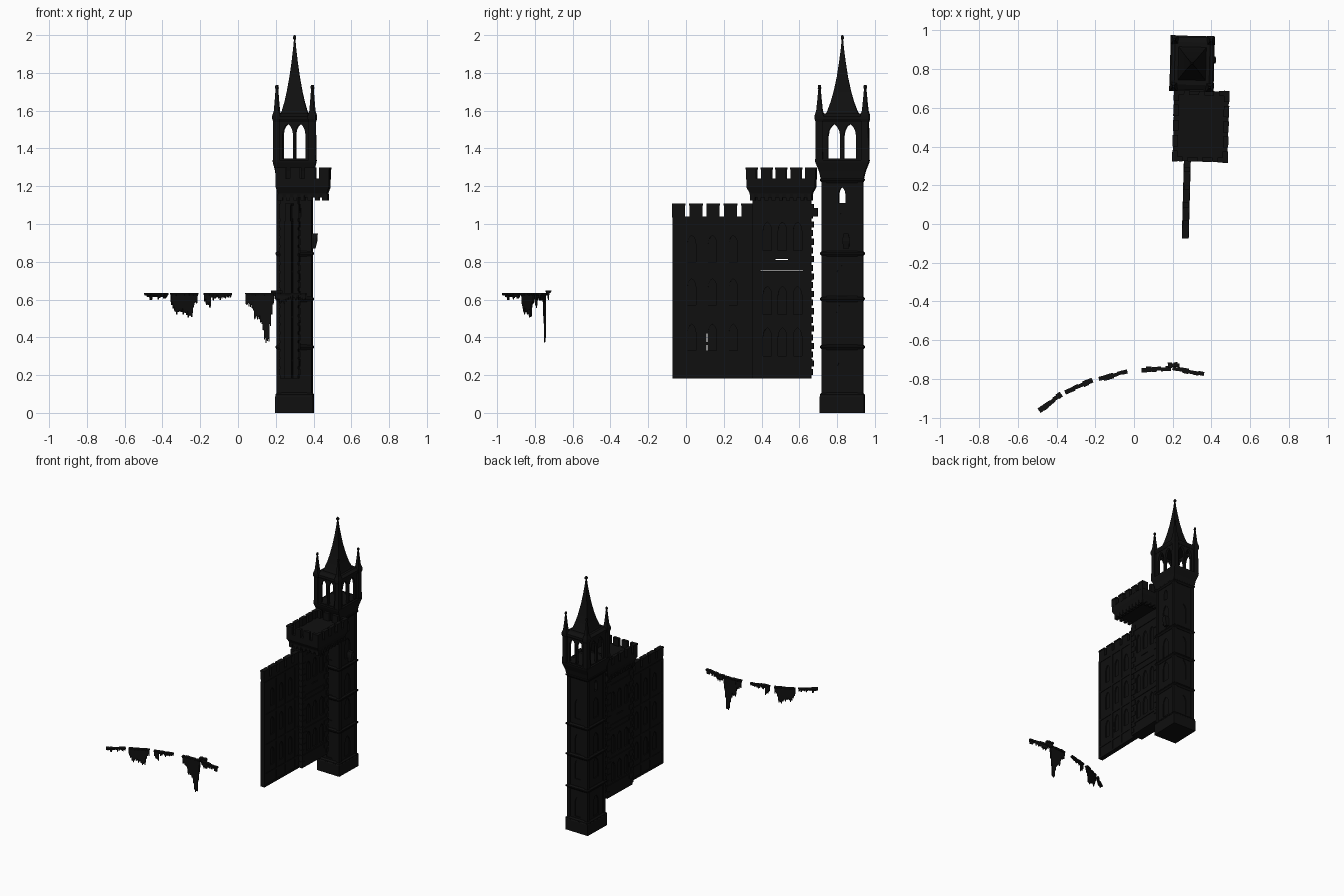
import bpy, bmesh, math, random
from mathutils import Matrix, Vector

if "Cube" in bpy.data.objects:
    bpy.data.objects.remove(bpy.data.objects["Cube"])

random.seed(4)
dark = bpy.data.materials.new("dark_stone")
dark.diffuse_color = (0.005, 0.005, 0.005, 1)
dark.use_nodes = True
dark.node_tree.nodes["Principled BSDF"].inputs["Base Color"].default_value = dark.diffuse_color


def box(bm, x0, x1, y0, y1, z0, z1):
    m = Matrix.Translation(((x0+x1)/2, (y0+y1)/2, (z0+z1)/2)) @ Matrix.Diagonal((x1-x0, y1-y0, z1-z0, 1))
    bmesh.ops.create_cube(bm, size=1, matrix=m)


def loft(bm, cx, cy, levels):
    """Four-sided stack of (z, half_x, half_y) sections."""
    rings = [[bm.verts.new((cx+sx*hx, cy+sy*hy, z)) for sx, sy in ((-1, -1), (1, -1), (1, 1), (-1, 1))]
             for z, hx, hy in levels]
    for a, b in zip(rings, rings[1:]):
        for i in range(4):
            j = (i+1) % 4
            bm.faces.new((a[i], a[j], b[j], b[i]))
    bm.faces.new(rings[0][::-1])
    bm.faces.new(rings[-1])


def lancet(bm, axis, c, w, z0, z1, d0, d1):
    """Pointed-arch prism running along axis from d0 to d1, centred at c across."""
    s = z1 - w
    pts = [(-w/2, z0), (w/2, z0), (w/2, s), (w*.42, s+w*.45), (w*.25, s+w*.78), (0, z1),
           (-w*.25, s+w*.78), (-w*.42, s+w*.45), (-w/2, s)]
    rows = [[bm.verts.new((d, c+u, z) if axis == 'x' else (c+u, d, z)) for u, z in pts] for d in (d0, d1)]
    n = len(pts)
    for i in range(n):
        j = (i+1) % n
        bm.faces.new((rows[0][i], rows[0][j], rows[1][j], rows[1][i]))
    bm.faces.new(rows[0][::-1])
    bm.faces.new(rows[1])


def finish(name, bm):
    bmesh.ops.recalc_face_normals(bm, faces=bm.faces)
    me = bpy.data.meshes.new(name)
    bm.to_mesh(me)
    bm.free()
    ob = bpy.data.objects.new(name, me)
    bpy.context.collection.objects.link(ob)
    me.materials.append(dark)
    return ob


def cut(ob, bm):
    tool = finish("cutter", bm)
    tool.hide_render = True
    mod = ob.modifiers.new("cut", 'BOOLEAN')
    mod.operation, mod.solver, mod.object = 'DIFFERENCE', 'EXACT', tool
    bpy.context.view_layer.objects.active = ob
    bpy.ops.object.modifier_apply(modifier=mod.name)
    bpy.data.objects.remove(tool)


def turn(obs, x, y, deg=-1.5):
    p = Matrix.Translation((x, y, 0))
    for o in obs:
        o.data.transform(p @ Matrix.Rotation(math.radians(deg), 4, 'Z') @ p.inverted())


# bell tower shaft with lancet recesses
cx, cy = .3, .828
bm = bmesh.new()
loft(bm, cx, cy, [(.0, .087, .103), (1.26, .087, .103)])
shaft = finish("tower_shaft", bm)
bm = bmesh.new()
lancet(bm, 'x', cy, .035, 1.11, 1.195, 0, .6)
for z in (.12, .42, .62, .9):
    for s in (-1, 1):
        lancet(bm, 'x', cy, .06, z, z+.16, cx+s*.08, cx+s*.12)
        lancet(bm, 'y', cx, .05, z, z+.16, cy+s*.096, cy+s*.13)
cut(shaft, bm)

# plinth, corner pilasters, string courses and flared corbel
bm = bmesh.new()
loft(bm, cx, cy, [(0, .1, .118), (.085, .1, .118), (.1, .092, .109)])
for sx in (-1, 1):
    for sy in (-1, 1):
        px, py = cx+sx*.08, cy+sy*.096
        box(bm, px-.013, px+.013, py-.013, py+.013, .05, 1.26)
for z in (.09, .345, .6, .84, 1.23):
    loft(bm, cx, cy, [(z-.012, .09, .106), (z, .099, .116), (z+.008, .099, .116), (z+.018, .09, .106)])
loft(bm, cx, cy, [(1.23, .094, .11), (1.28, .101, .122), (1.325, .112, .14), (1.34, .114, .143)])
trim = finish("tower_trim", bm)

# open belfry, two lancets on every side
bm = bmesh.new()
loft(bm, cx, cy, [(1.335, .098, .124), (1.575, .098, .124)])
belfry = finish("belfry", bm)
bm = bmesh.new()
box(bm, cx-.08, cx+.08, cy-.104, cy+.104, 1.345, 1.55)
cut(belfry, bm)
bm = bmesh.new()
for s in (-1, 1):
    lancet(bm, 'x', cy+s*.042, .066, 1.346, 1.53, 0, .6)
cut(belfry, bm)
bm = bmesh.new()
for s in (-1, 1):
    lancet(bm, 'y', cx+s*.033, .054, 1.346, 1.53, .5, 1.2)
cut(belfry, bm)

# belfry corner posts, cornice and pinnacles
bm = bmesh.new()
loft(bm, cx, cy, [(1.54, .1, .126), (1.555, .11, .136), (1.57, .11, .136), (1.585, .09, .11)])
for sx in (-1, 1):
    for sy in (-1, 1):
        px, py = cx+sx*.094, cy+sy*.121
        loft(bm, px, py, [(1.33, .018, .02), (1.54, .016, .018), (1.555, .021, .023), (1.575, .021, .023),
                          (1.6, .013, .015), (1.66, .008, .009), (1.715, .004, .004), (1.718, .007, .007),
                          (1.735, .005, .005)])
pinn = finish("belfry_pinnacles", bm)

# concave spire with finial
bm = bmesh.new()
loft(bm, cx, cy, [(1.56, .08, .098), (1.6, .066, .078), (1.65, .052, .06), (1.7, .041, .046), (1.78, .027, .029),
                  (1.86, .016, .017), (1.93, .008, .008), (1.975, .004, .004), (1.98, .008, .008),
                  (1.992, .008, .008), (2.0, .003, .003)])
spire = finish("spire", bm)

# small bracket on the right side of the tower
bm = bmesh.new()
loft(bm, .395, .85, [(.87, .014, .016), (.91, .024, .018), (.925, .024, .018), (.95, .027, .012)])
bracket = finish("tower_bracket", bm)
turn([shaft, trim, belfry, pinn, spire, bracket], cx, cy)

# keep body with window recesses and narrow see-through cracks
bm = bmesh.new()
box(bm, .225, .322, .352, .662, .182, 1.2)
keep = finish("keep_body", bm)
bm = bmesh.new()
box(bm, 0, .6, .39, .62, .75, .754)
box(bm, 0, .6, .47, .54, .810, .816)
for z in (.3, .52, .86):
    for y in (.43, .51, .59):
        for a, b in ((.2, .235), (.312, .35)):
            lancet(bm, 'x', y, .045, z, z+.15, a, b)
cut(keep, bm)

# keep bands and alternating corner stones
bm = bmesh.new()
for z in (.27, .475, .7, 1.06):
    box(bm, .22, .327, .348, .666, z, z+.014)
for i in range(20):
    z, w = .2+i*.046, (.05 if i % 2 else .028)
    for y0, y1 in ((.349, .349+w), (.67-w, .67 + (.004 if i % 2 else 0))):
        box(bm, .221, .326, y0, y1, z, z+.032)
box(bm, .25, .33, .65, .697, 1.04, 1.085)
stones = finish("keep_stones", bm)

# overhanging battlement: corbelled deck, parapet blocks, corbels
kx, ky, hx, hy = .345, .505, .142, .184
bm = bmesh.new()
loft(bm, kx, ky, [(1.14, .126, .16), (1.165, .13, .166), (1.195, .141, .182), (1.24, .141, .182)])
for k in range(5):
    y = ky-hy+.027+k*.0785
    for s in (-1, 1):
        x = kx+s*(hx-.012)
        box(bm, x-.012, x+.012, y-.027, y+.027, 1.235, 1.288)
        box(bm, x-.014, x+.014, y-.029, y+.029, 1.288, 1.3)
for k in range(4):
    x = kx-hx+.026+k*.0773
    for s in (-1, 1):
        y = ky+s*(hy-.012)
        box(bm, x-.026, x+.026, y-.012, y+.012, 1.235, 1.3)
for k in range(9):
    y = ky-.152+k*.038
    for s in (-1, 1):
        x = kx+s*.118
        box(bm, x-.014, x+.014, y-.01, y+.01, 1.125, 1.16)
for k in range(7):
    x = kx-.114+k*.038
    for s in (-1, 1):
        y = ky+s*.15
        box(bm, x-.01, x+.01, y-.014, y+.014, 1.125, 1.16)
battle = finish("keep_battlement", bm)
turn([keep, stones, battle], kx, ky)

# curtain wall with recesses and slits
bm = bmesh.new()
box(bm, .256, .284, -.07, .36, .182, 1.04)
wall = finish("curtain_wall", bm)
bm = bmesh.new()
for y in (.03, .14, .25):
    for z in (.33, .57, .8):
        for a, b in ((.2, .264), (.276, .33)):
            lancet(bm, 'x', y, .045, z, z+.14, a, b)
cut(wall, bm)
bm = bmesh.new()
box(bm, 0, .6, .109, .113, .33, .36)
box(bm, 0, .6, .109, .113, .375, .42)
cut(wall, bm)

# wall bands, pilasters and merlons
bm = bmesh.new()
for z in (.182, .27, .5, .74, 1.0):
    box(bm, .252, .288, -.07, .352, z, z+.016)
for y in (-.07, .075, .185, .3):
    box(bm, .252, .288, y, y+.018, .182, 1.0)
for k in range(5):
    y = -.073+k*.0915
    box(bm, .256, .284, y, y+.068, 1.035, 1.098)
    box(bm, .253, .287, y-.002, y+.07, 1.098, 1.108)
merlons = finish("wall_merlons", bm)
turn([wall, merlons], .27, .13)


def hanging(name, p0, p1, depth, n=16, top=.635):
    """Ragged thin sheet hung from a broken ledge; depth = (fraction, bottom z) points."""
    bm = bmesh.new()
    a, d = Vector(p0), Vector(p1)-Vector(p0)
    length = d.length

    def bottom(t):
        for (t0, z0), (t1, z1) in zip(depth, depth[1:]):
            if t <= t1:
                return z0+(z1-z0)*(t-t0)/(t1-t0)
        return depth[-1][1]
    for i in range(n):
        t, w = (i+.5)/n, length/n/2
        z = bottom(t)-random.choice((0, 0, .006, .014))
        loft(bm, t*length, 0, [(z, w*.6, .002), (min(z+.02, top-.004), w*1.02, .004), (top, w*1.02, .005)])
    for i in range(6):
        x, w, h = (i+.5)/6*length, length/11, random.uniform(.009, .015)
        loft(bm, x, random.uniform(-.003, .003), [(top-.014, w*.8, h*.7), (top-.006, w, h), (top, w, h)])
    bm.transform(Matrix.Translation((a.x, a.y, 0)) @ Matrix.Rotation(math.atan2(d.y, d.x), 4, 'Z'))
    finish(name, bm)


# hanging ruin fragments along the front arc
hanging("fragment_1", (-.49, -.962), (-.375, -.88), [(0, .625), (.2, .612), (.6, .615), (1, .61)])
hanging("fragment_2", (-.355, -.868), (-.215, -.807),
        [(0, .59), (.1, .55), (.2, .535), (.55, .535), (.62, .51), (.8, .515), (.85, .57), (1, .6)])
hanging("fragment_3", (-.18, -.8), (-.035, -.762), [(0, .61), (.06, .57), (.22, .57), (.28, .61), (1, .612)])
hanging("fragment_4", (.04, -.755), (.19, -.745),
        [(0, .58), (.25, .56), (.32, .51), (.56, .49), (.68, .39), (.82, .375), (.9, .5), (.97, .57), (1, .6)], 20)
hanging("fragment_5", (.2, -.745), (.36, -.776), [(0, .6), (.3, .585), (.5, .61), (1, .61)])
hanging("fragment_knot", (.175, -.73), (.235, -.728), [(0, .62), (.5, .6), (1, .62)], 6, .648)
